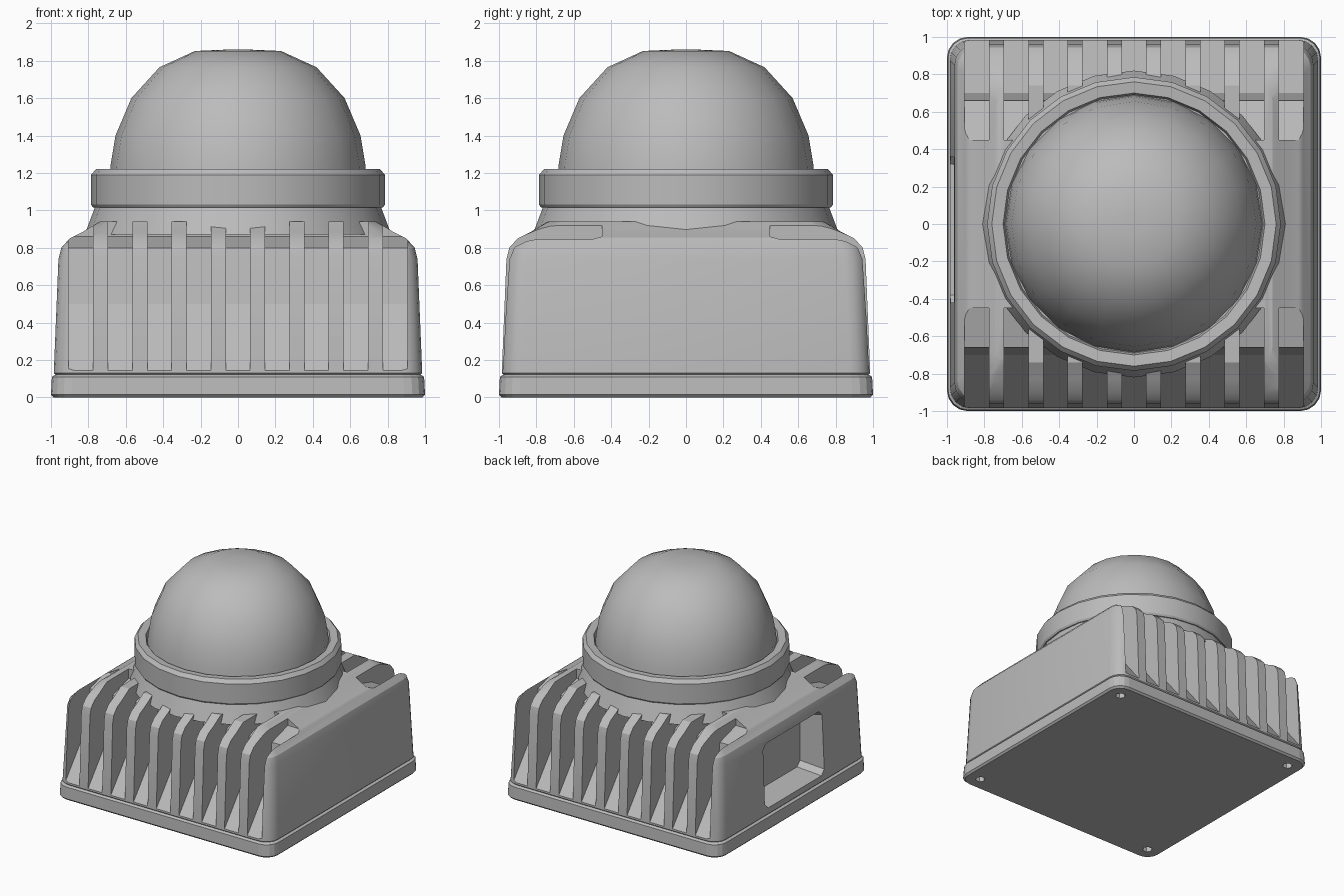
import bpy, bmesh, math

default = bpy.data.objects.get("Cube")
if default:
    bpy.data.objects.remove(default, do_unlink=True)

grey = bpy.data.materials.new("housing_grey")
grey.use_nodes = True
grey.diffuse_color = (0.5, 0.5, 0.5, 1)
grey.node_tree.nodes["Principled BSDF"].inputs["Base Color"].default_value = (0.5, 0.5, 0.5, 1)


def finish(name, bm, smooth=None):
    bmesh.ops.recalc_face_normals(bm, faces=bm.faces)
    mesh = bpy.data.meshes.new(name)
    bm.to_mesh(mesh)
    bm.free()
    mesh.materials.append(grey)
    ob = bpy.data.objects.new(name, mesh)
    bpy.context.collection.objects.link(ob)
    if smooth:
        shade(ob, smooth)
    return ob


def activate(ob):
    bpy.ops.object.select_all(action="DESELECT")
    ob.select_set(True)
    bpy.context.view_layer.objects.active = ob


def shade(ob, degrees):
    activate(ob)
    bpy.ops.object.shade_smooth_by_angle(angle=math.radians(degrees))


def loft(bm, rings):
    """Skin a stack of equal-length point rings and cap both ends."""
    loops = [[bm.verts.new(p) for p in ring] for ring in rings]
    n = len(loops[0])
    for a, b in zip(loops, loops[1:]):
        for i in range(n):
            bm.faces.new((a[i], a[(i + 1) % n], b[(i + 1) % n], b[i]))
    bm.faces.new(loops[0])
    bm.faces.new(loops[-1])


def rounded_square(half, radius, z, steps=4):
    pts = []
    for q in range(4):
        mid = math.radians(45 + 90 * q)
        cx = math.copysign(half - radius, math.cos(mid))
        cy = math.copysign(half - radius, math.sin(mid))
        for s in range(steps + 1):
            t = math.radians(90 * (q + s / steps))
            pts.append((cx + radius * math.cos(t), cy + radius * math.sin(t), z))
    return pts


def circle(r, z, sides):
    return [(r * math.cos(math.tau * i / sides), r * math.sin(math.tau * i / sides), z)
            for i in range(sides)]


def rounded_block(name, levels):
    bm = bmesh.new()
    loft(bm, [rounded_square(*level) for level in levels])
    return finish(name, bm)


def lathe(name, profile, sides, smooth):
    bm = bmesh.new()
    loft(bm, [circle(r, z, sides) for r, z in profile])
    return finish(name, bm, smooth)


def carve(target, bm):
    cutter = finish("cutter", bm)
    cutter.hide_render = True
    mod = target.modifiers.new("carve", "BOOLEAN")
    mod.operation = "DIFFERENCE"
    mod.solver = "EXACT"
    mod.object = cutter
    activate(target)
    bpy.ops.object.modifier_apply(modifier=mod.name)
    bpy.data.objects.remove(cutter, do_unlink=True)


# Base plate with screw holes underneath
base = rounded_block("base_plate", [(0.985, 0.1, 0), (1, 0.11, 0.015), (0.995, 0.11, 0.11),
                                    (0.975, 0.1, 0.122)])
holes = bmesh.new()
for x in (-0.87, 0.87):
    for y in (-0.87, 0.87):
        loft(holes, [[(px + x, py + y, pz) for px, py, pz in circle(0.04, z, 6)]
                     for z in (-0.05, 0.06)])
carve(base, holes)

# Tapered housing with a hipped roof
body = rounded_block("housing", [(0.97, 0.1, 0.115), (0.985, 0.11, 0.13), (0.96, 0.11, 0.74),
                                 (0.945, 0.11, 0.8), (0.9, 0.1, 0.85), (0.83, 0.09, 0.885),
                                 (0.74, 0.08, 0.94)])

# Cooling slots along front and back
slot_side = [(-1.1, 0.0), (-0.7, 0.5), (-0.66, 0.8), (-0.45, 0.86), (-0.45, 1.2), (-1.1, 1.2)]
slots = bmesh.new()
for side in (1, -1):
    for i in range(-4, 5):
        x = 0.21 * i
        loft(slots, [[(x + dx, side * y, z) for y, z in slot_side] for dx in (-0.065, 0.065)])
carve(body, slots)

# Connector recess in the right side, narrowing inwards
recess = bmesh.new()
rings = []
for x, inset in ((-1.1, -0.02), (-0.78, 0.03)):
    y0, y1, z0, z1 = -0.42 + inset, 0.36 - inset, 0.18 + inset, 0.71 - inset
    c = 0.04
    rings.append([(x, y0 + c, z0), (x, y1 - c, z0), (x, y1, z0 + c), (x, y1, z1 - c),
                  (x, y1 - c, z1), (x, y0 + c, z1), (x, y0, z1 - c), (x, y0, z0 + c)])
loft(recess, rings)
carve(body, recess)
shade(body, 25)

# Collar, clamp ring and dome
lathe("collar", [(0.82, 0.87), (0.79, 0.95), (0.76, 1.03)], 24, 40)
lathe("clamp_ring", [(0.775, 1.015), (0.785, 1.03), (0.785, 1.19), (0.76, 1.22),
                     (0.70, 1.215), (0.69, 1.18)], 24, 30)
lathe("dome", [(0.69, 1.15), (0.68, 1.25), (0.655, 1.4), (0.57, 1.6), (0.42, 1.765),
               (0.23, 1.852), (0.05, 1.86)], 20, 40)
